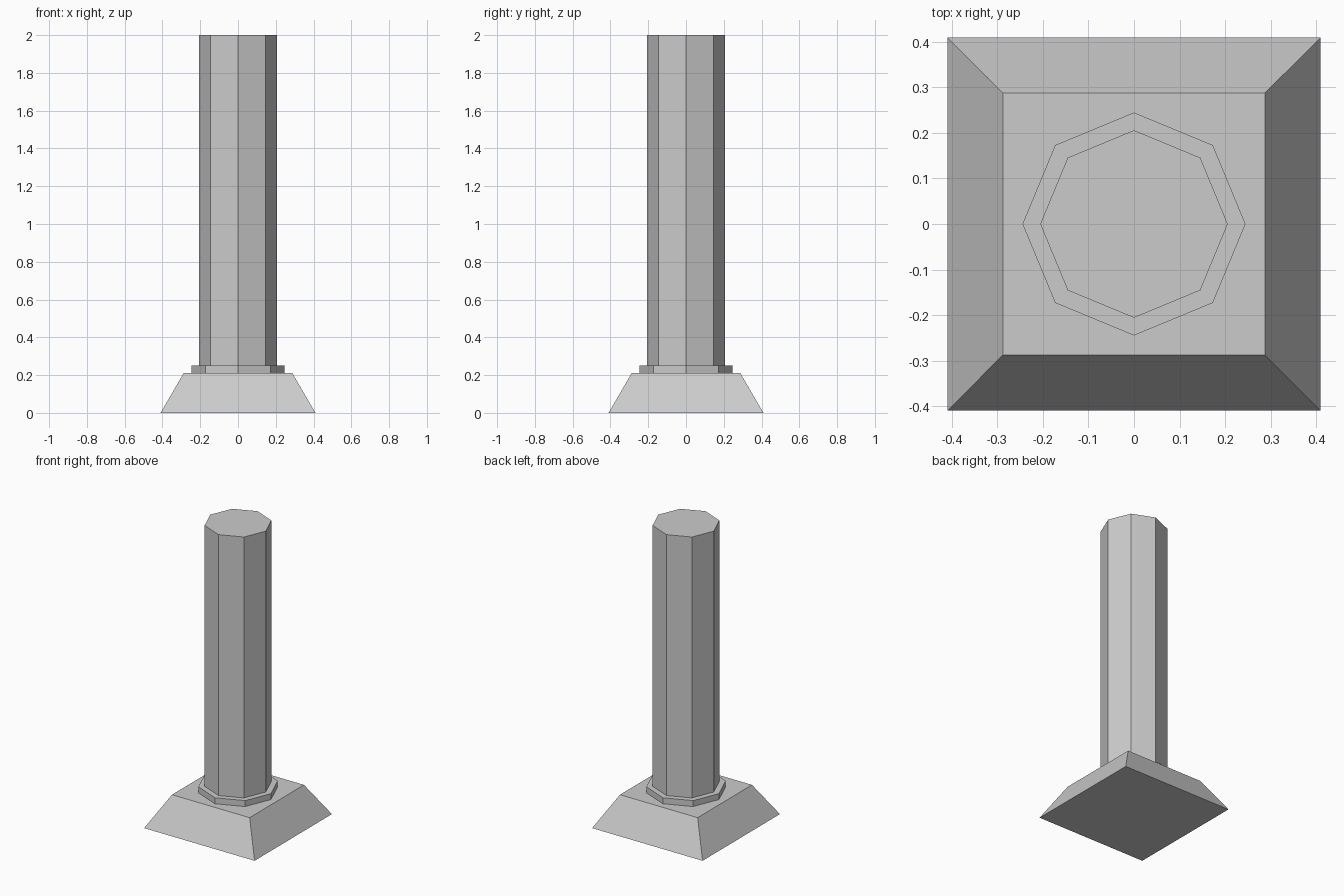
import bpy
import math

if "Cube" in bpy.data.objects:
    bpy.data.objects.remove(bpy.data.objects["Cube"])


def prism(name, sides, r_bottom, r_top, z0, z1, turn=0.0):
    """Straight or tapered prism standing between heights z0 and z1."""
    bpy.ops.mesh.primitive_cone_add(
        vertices=sides, radius1=r_bottom, radius2=r_top, depth=z1 - z0,
        location=(0, 0, (z0 + z1) / 2), rotation=(0, 0, turn))
    obj = bpy.context.object
    obj.name = name
    obj.data.name = name
    return obj


# Sloped square plinth (half widths converted to corner radii)
root2 = math.sqrt(2)
prism("plinth", 4, 0.41 * root2, 0.288 * root2, 0.0, 0.21, math.pi / 4)

# Thin octagonal collar, corners on the x and y axes
prism("collar", 8, 0.245, 0.245, 0.21, 0.25)

# Tall octagonal shaft
prism("shaft", 8, 0.206, 0.206, 0.25, 2.0)
